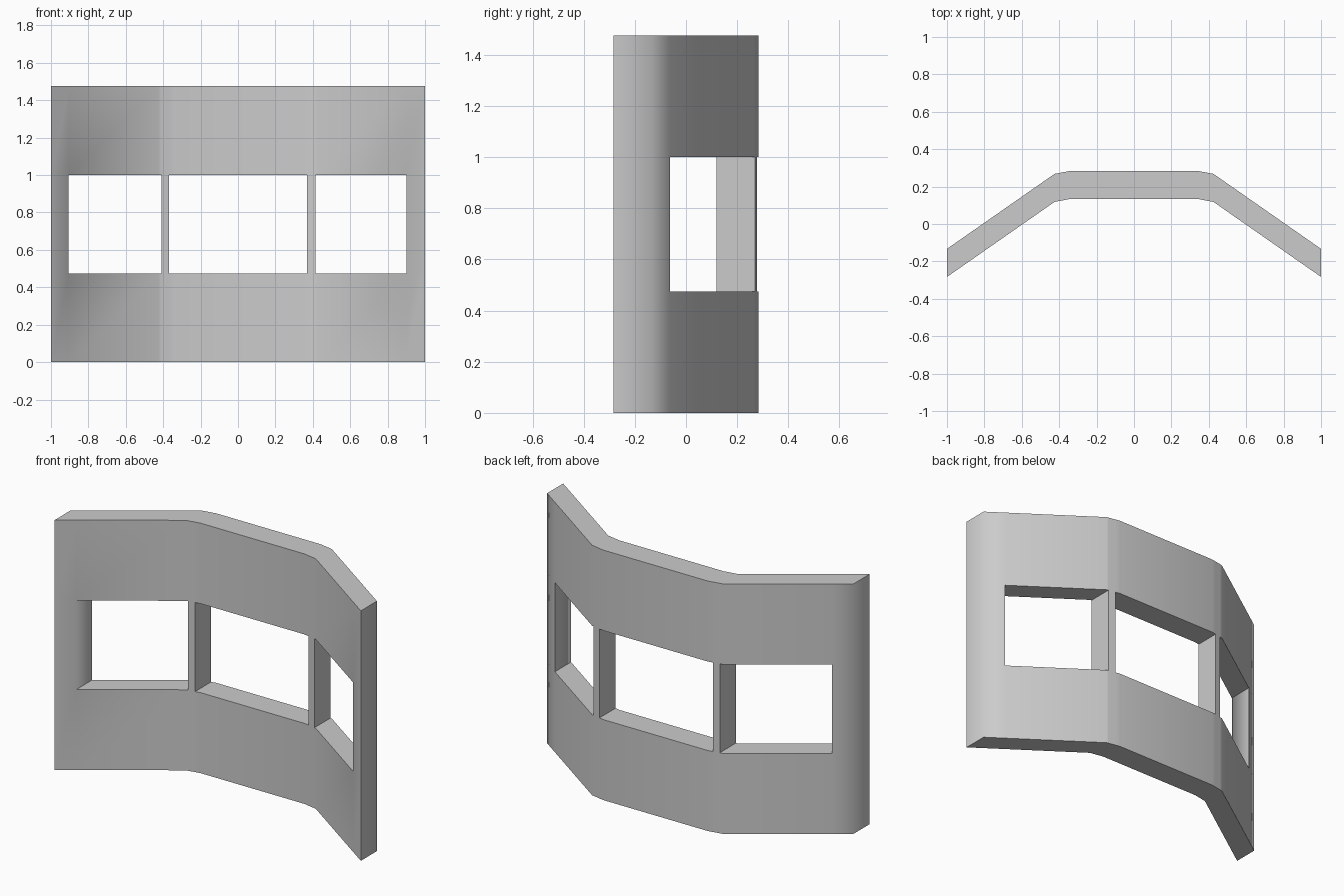
import bpy, bmesh

if "Cube" in bpy.data.objects:
    bpy.data.objects.remove(bpy.data.objects["Cube"])

# Plan outline of the front skin: centre panel, two small bevels, two angled wings
CORNERS = [(-1, -0.283), (-0.425, 0.118), (-0.34, 0.134),
           (0.34, 0.134), (0.425, 0.118), (1, -0.283)]
THICKNESS = 0.15
LEVELS = [0, 0.475, 1.0, 1.475]
WINDOWS = [(-0.905, -0.41), (-0.37, 0.37), (0.415, 0.9)]


def front_y(x):
    for (x0, y0), (x1, y1) in zip(CORNERS, CORNERS[1:]):
        if x <= x1:
            return y0 + (y1 - y0) * (x - x0) / (x1 - x0)
    return CORNERS[-1][1]


def is_window(x, row):
    return row == 1 and any(a < x < b for a, b in WINDOWS)


# Front skin as a grid with the window cells left out
xs = sorted([c[0] for c in CORNERS] + [x for w in WINDOWS for x in w])
bm = bmesh.new()
grid = [[bm.verts.new((x, front_y(x), z)) for z in LEVELS] for x in xs]
for i in range(len(xs) - 1):
    for j in range(len(LEVELS) - 1):
        if not is_window((xs[i] + xs[i + 1]) / 2, j):
            bm.faces.new((grid[i][j], grid[i + 1][j],
                          grid[i + 1][j + 1], grid[i][j + 1]))

# Push a copy straight back to give the wall and window jambs their depth
front = bm.faces[:]
result = bmesh.ops.extrude_face_region(bm, geom=front, use_keep_orig=True)
moved = [v for v in result["geom"] if isinstance(v, bmesh.types.BMVert)]
bmesh.ops.translate(bm, verts=moved, vec=(0, THICKNESS, 0))
bmesh.ops.recalc_face_normals(bm, faces=bm.faces[:])

mesh = bpy.data.meshes.new("window_wall")
bm.to_mesh(mesh)
bm.free()
wall = bpy.data.objects.new("window_wall", mesh)
bpy.context.collection.objects.link(wall)

# Soft shading over the bends, crisp window edges
bpy.context.view_layer.objects.active = wall
wall.select_set(True)
bpy.ops.object.shade_smooth_by_angle(angle=1.05)
